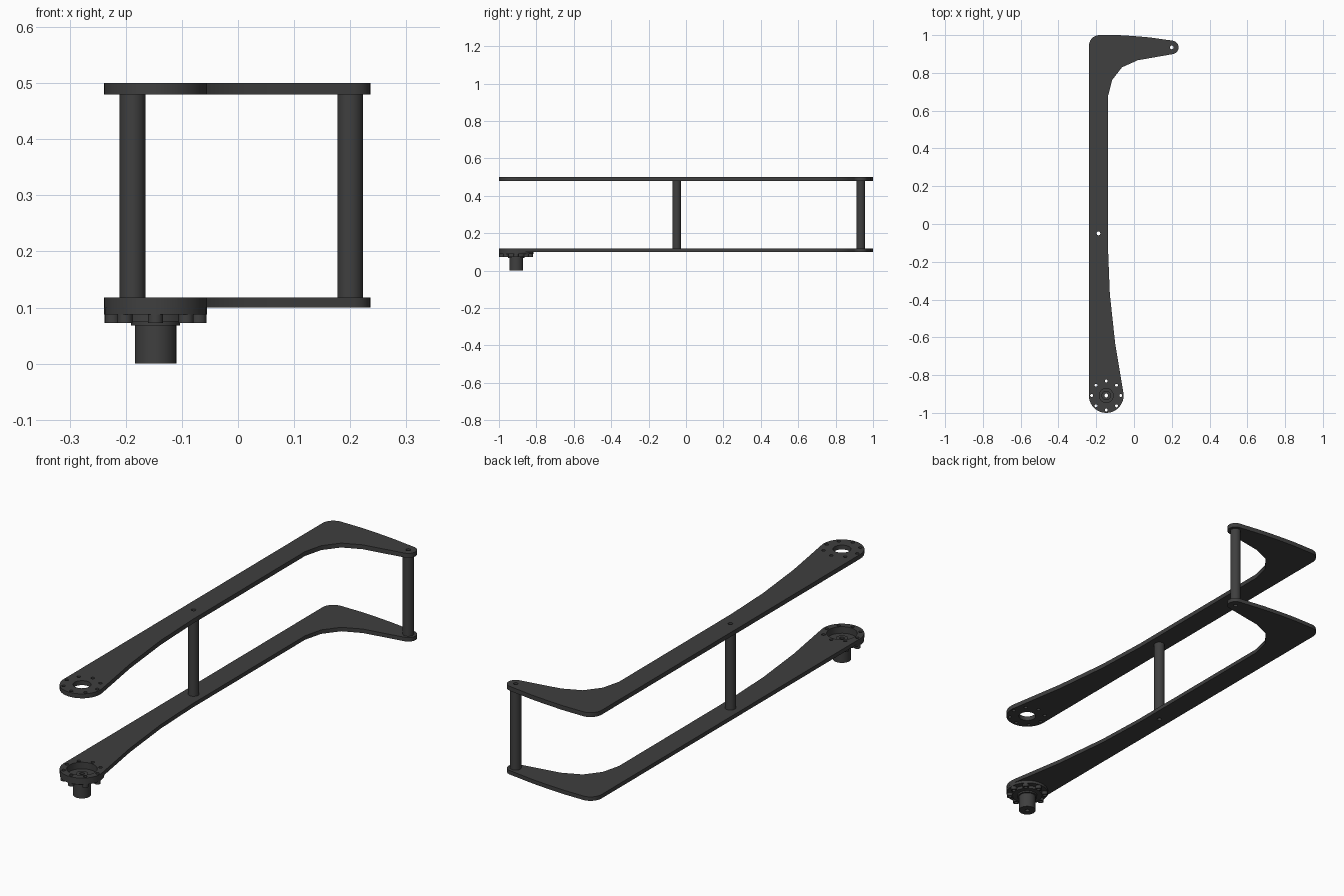
import bpy, bmesh
from math import sin, cos, radians, pi

if "Cube" in bpy.data.objects:
    bpy.data.objects.remove(bpy.data.objects["Cube"])

mat = bpy.data.materials.new("dark_grey")
mat.diffuse_color = (0.05, 0.05, 0.05, 1)
mat.use_nodes = True
mat.node_tree.nodes["Principled BSDF"].inputs["Base Color"].default_value = mat.diffuse_color

HUB = (-0.147, -0.908)
POSTS = [(-0.188, -0.05), (0.2, 0.935)]


def arc(c, r, a0, a1, n):
    """n+1 points on an arc, angles in degrees."""
    return [(c[0] + r * cos(radians(a0 + (a1 - a0) * i / n)),
             c[1] + r * sin(radians(a0 + (a1 - a0) * i / n))) for i in range(n + 1)]


def circle(c, r, n=32):
    return arc(c, r, 0, 360, n)[:-1]


def slab(name, loops, z0, z1):
    """Extrude an outline with holes between two heights."""
    cu = bpy.data.curves.new(name, 'CURVE')
    cu.dimensions = '2D'
    cu.fill_mode = 'BOTH'
    cu.extrude = (z1 - z0) / 2
    for pts in loops:
        sp = cu.splines.new('POLY')
        sp.points.add(len(pts) - 1)
        for p, (x, y) in zip(sp.points, pts):
            p.co = (x, y, 0, 1)
        sp.use_cyclic_u = True
    tmp = bpy.data.objects.new(name + "_tmp", cu)
    bpy.context.collection.objects.link(tmp)
    dg = bpy.context.evaluated_depsgraph_get()
    me = bpy.data.meshes.new_from_object(tmp.evaluated_get(dg))
    bpy.data.objects.remove(tmp)
    bm = bmesh.new()
    bm.from_mesh(me)
    bmesh.ops.remove_doubles(bm, verts=bm.verts, dist=1e-5)
    bmesh.ops.translate(bm, verts=bm.verts, vec=(0, 0, (z0 + z1) / 2))
    bmesh.ops.recalc_face_normals(bm, faces=bm.faces)
    bm.to_mesh(me)
    bm.free()
    me.materials.clear()
    me.materials.append(mat)
    ob = bpy.data.objects.new(name, me)
    bpy.context.collection.objects.link(ob)
    bpy.ops.object.select_all(action='DESELECT')
    ob.select_set(True)
    bpy.context.view_layer.objects.active = ob
    bpy.ops.object.shade_smooth_by_angle(angle=radians(30))
    return ob


# Arm outline, clockwise from the round hub end
outline = (arc(HUB, 0.092, 8, -180, 20)
           + arc((-0.183, 0.945), 0.055, 180, 90, 8)
           + [(-0.08, 1.0), (0.0, 0.995), (0.08, 0.988)]
           + arc((0.2, 0.935), 0.036, 80, -80, 12)
           + [(0.02, 0.867), (-0.063, 0.83), (-0.116, 0.762), (-0.1375, 0.677),
              (-0.1375, -0.13), (-0.128, -0.37), (-0.1, -0.63)])

bolts = [(HUB[0] + 0.077 * cos(i * pi / 4), HUB[1] + 0.077 * sin(i * pi / 4))
         for i in range(8)]
bolt_holes = [circle(p, 0.008, 16) for p in bolts]
post_holes = [circle(p, 0.01, 16) for p in POSTS]

# Two arm plates
slab("lower_arm", [outline, circle(HUB, 0.063)] + bolt_holes + post_holes, 0.10, 0.118)
slab("upper_arm", [outline, circle(HUB, 0.037)] + bolt_holes + post_holes, 0.48, 0.50)

# Hollow spacer posts
for name, p in zip(("middle_post", "end_post"), POSTS):
    slab(name, [circle(p, 0.023), circle(p, 0.01, 16)], 0.118, 0.48)

# Hub under the lower arm: rim, floor, centre boss, collar and shaft
bore = circle(HUB, 0.01, 16)
slab("hub_rim", [circle(HUB, 0.0915), circle(HUB, 0.063)] + bolt_holes, 0.088, 0.10)
slab("hub_floor", [circle(HUB, 0.066), bore], 0.075, 0.088)
slab("hub_boss", [circle(HUB, 0.025), bore], 0.088, 0.096)
slab("hub_collar", [circle(HUB, 0.044), bore], 0.068, 0.075)
slab("hub_shaft", [circle(HUB, 0.037), bore], 0.0, 0.068)

# Bolt bosses around the hub
for i, (p, hole) in enumerate(zip(bolts, bolt_holes)):
    slab(f"bolt_boss_{i + 1}", [circle(p, 0.0135, 20), hole], 0.073, 0.088)
